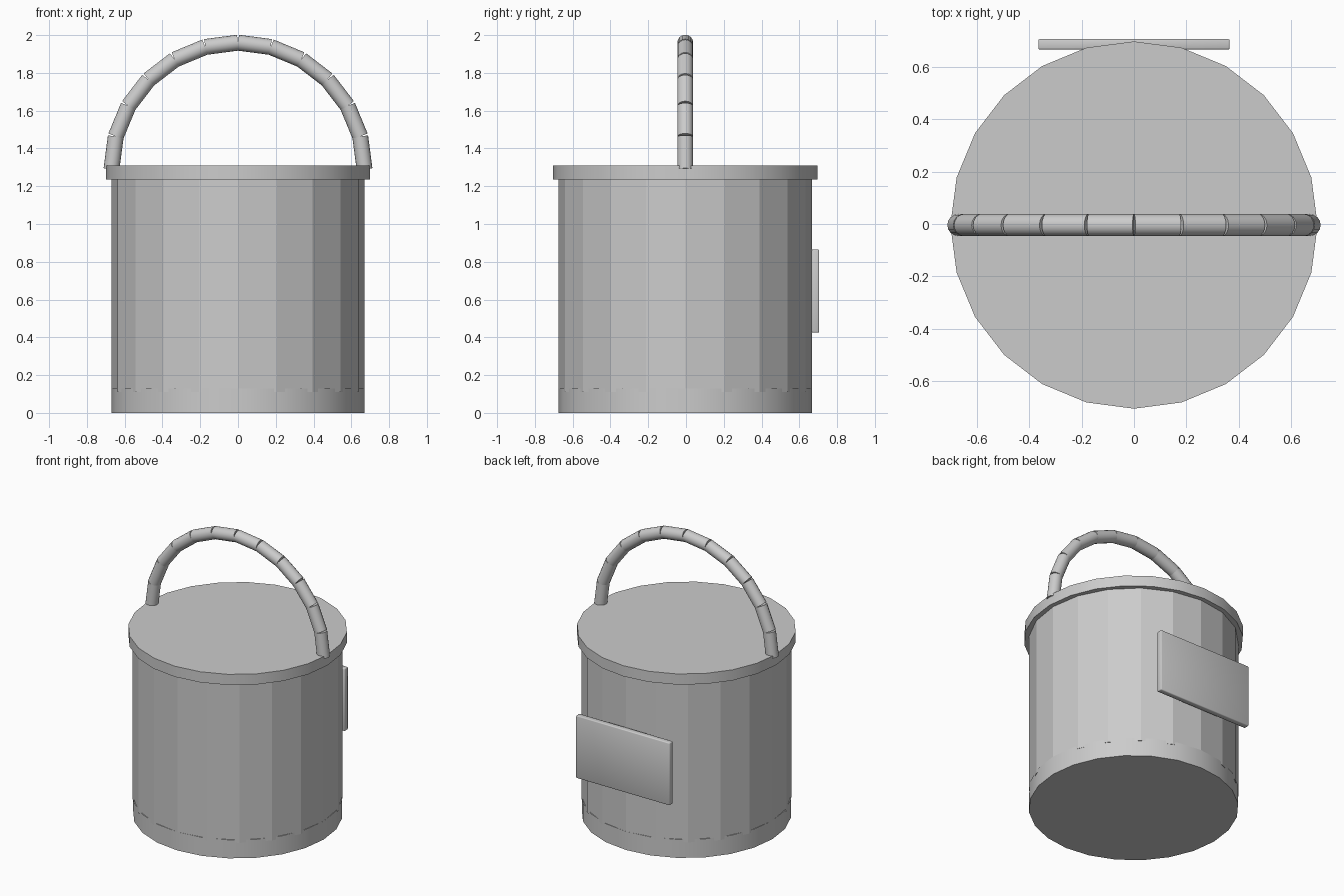
import bpy
import math
from mathutils import Vector

default_cube = bpy.data.objects.get("Cube")
if default_cube:
    bpy.data.objects.remove(default_cube, do_unlink=True)

MID_Y = -0.004

grey = bpy.data.materials.new("plain grey")
grey.use_nodes = True
colour = (0.6, 0.6, 0.6, 1)
grey.diffuse_color = colour
grey.node_tree.nodes["Principled BSDF"].inputs["Base Color"].default_value = colour


def tube(name, start, end, radius, sides, smooth_angle=None):
    """Closed cylinder running from start to end."""
    start, end = Vector(start), Vector(end)
    axis = end - start
    bpy.ops.mesh.primitive_cylinder_add(
        vertices=sides, radius=radius, depth=axis.length,
        location=(start + end) / 2,
        rotation=axis.to_track_quat("Z", "Y").to_euler())
    obj = bpy.context.object
    obj.name = name
    obj.data.materials.append(grey)
    if smooth_angle:
        bpy.ops.object.shade_smooth_by_angle(angle=math.radians(smooth_angle))
    return obj


# Bucket: faceted wall between a smooth base band and a smooth lid
tube("base_band", (0, MID_Y, 0), (0, MID_Y, 0.13), 0.67, 24, 40)
tube("bucket_wall", (0, MID_Y, 0.11), (0, MID_Y, 1.27), 0.67, 20)
tube("lid", (0, MID_Y, 1.235), (0, MID_Y, 1.31), 0.70, 24, 40)

# Handle: a half ring of straight segments with open outer joints
SEGMENTS = 12
RING = 0.67
joints = []
for i in range(SEGMENTS + 1):
    a = math.pi * i / SEGMENTS
    joints.append((RING * math.cos(a), MID_Y, 1.29 + RING * math.sin(a)))
for i in range(SEGMENTS):
    tube(f"handle_segment_{i + 1}", joints[i], joints[i + 1], 0.042, 16, 40)

# Label plate on the back, with softened edges
bpy.ops.mesh.primitive_cube_add(size=1, location=(0, 0.685, 0.645))
plate = bpy.context.object
plate.name = "back_plate"
plate.scale = (0.73, 0.04, 0.44)
bpy.ops.object.transform_apply(location=False, rotation=False, scale=True)
plate.data.materials.append(grey)
bevel = plate.modifiers.new("soft edges", "BEVEL")
bevel.width = 0.006
bevel.segments = 2
bpy.ops.object.shade_smooth()
